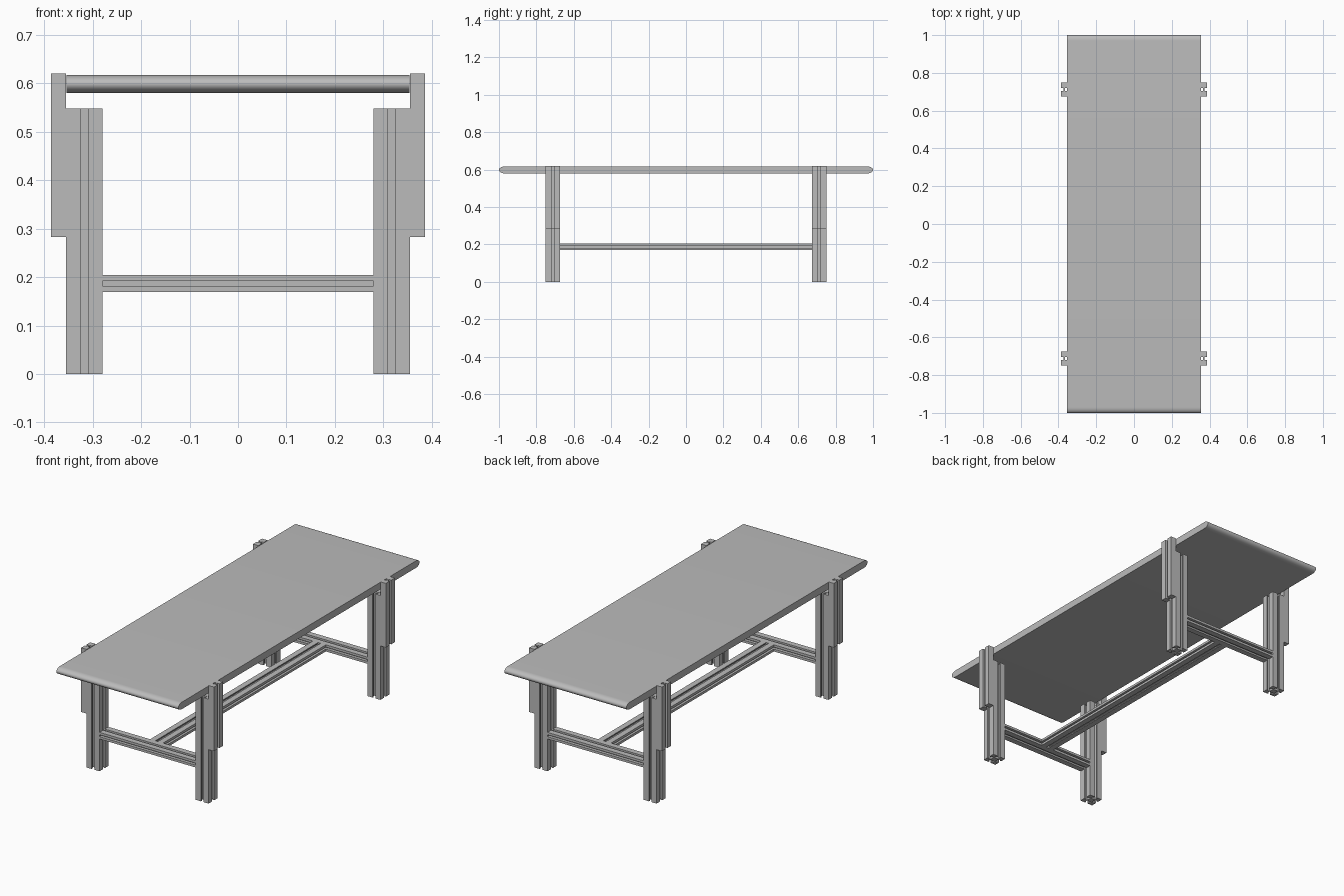
import bpy, bmesh, math
from mathutils import Vector, Matrix

cube = bpy.data.objects.get("Cube")
if cube:
    bpy.data.objects.remove(cube, do_unlink=True)

grey = bpy.data.materials.new("plain grey")
grey.use_nodes = True
grey.diffuse_color = (0.5, 0.5, 0.5, 1)
grey.node_tree.nodes["Principled BSDF"].inputs["Base Color"].default_value = (0.5, 0.5, 0.5, 1)


def extrude(name, outline, length, axes, origin):
    """Extrude a 2D outline along the third axis of the given frame."""
    bm = bmesh.new()
    face = bm.faces.new([bm.verts.new((u, v, 0)) for u, v in outline])
    new = bmesh.ops.extrude_face_region(bm, geom=[face])["geom"]
    bmesh.ops.translate(bm, vec=(0, 0, length), verts=[g for g in new if isinstance(g, bmesh.types.BMVert)])
    frame = Matrix([Vector(a) for a in axes]).transposed().to_4x4()
    bm.transform(Matrix.Translation(origin) @ frame)
    bmesh.ops.recalc_face_normals(bm, faces=bm.faces)
    mesh = bpy.data.meshes.new(name)
    bm.to_mesh(mesh)
    bm.free()
    mesh.materials.append(grey)
    obj = bpy.data.objects.new(name, mesh)
    bpy.context.collection.objects.link(obj)
    return obj


def slotted(w, h, u_slot, v_slot):
    """Rectangle with a T-slot (half opening, half inner width, lip, depth) in its sides."""
    corners = [Vector(c) / 2 for c in ((-w, -h), (w, -h), (w, h), (-w, h))]
    pts = []
    for i, a in enumerate(corners):
        b = corners[(i + 1) % 4]
        t = (b - a).normalized()
        n = Vector((-t.y, t.x))
        mid = (a + b) / 2
        pts.append(a)
        slot = v_slot if i % 2 == 0 else u_slot
        if slot:
            o, inner, lip, depth = slot
            half = [(o, 0), (o, lip), (inner, lip), (inner, depth)]
            pts += [mid - t * s + n * d for s, d in half]
            pts += [mid + t * s + n * d for s, d in reversed(half)]
    return pts


X, Y, Z = (1, 0, 0), (0, 1, 0), (0, 0, 1)
LEG_X, LEG_Y, LEG_W = 0.317, 0.7125, 0.075
POST_W = 0.031

# Section outlines
leg_slot = (0.0075, 0.014, 0.008, 0.022)
leg_outline = slotted(LEG_W, LEG_W, leg_slot, leg_slot)
post_outline = slotted(POST_W, LEG_W, (0.0075, 0.0075, 0.006, 0.012), None)
rail_outline = slotted(LEG_W, 0.035, (0.005, 0.005, 0.008, 0.016), (0.0075, 0.012, 0.005, 0.012))

# Legs and the outer posts that clasp the top
for sx, side in ((1, "left"), (-1, "right")):
    for sy, end in ((-1, "front"), (1, "back")):
        extrude(f"{end}_{side}_leg", leg_outline, 0.548, (X, Y, Z), (sx * LEG_X, sy * LEG_Y, 0))
        extrude(f"{end}_{side}_post", post_outline, 0.337, (X, Y, Z),
                (sx * (LEG_X + LEG_W / 2 + POST_W / 2), sy * LEG_Y, 0.283))

# Cross rails between the legs, and the long rail between them
rail_z = 0.187
half = LEG_X - LEG_W / 2
for sy, end in ((-1, "front"), (1, "back")):
    extrude(f"{end}_cross_rail", rail_outline, 2 * half, (Y, Z, X), (-half, sy * LEG_Y, rail_z))
inner = LEG_Y - LEG_W / 2
extrude("long_rail", rail_outline, 2 * inner, (X, Z, Y), (0, -inner, rail_z))

# Table top with rounded ends
ry, rz, steps = 0.03, 0.0185, 16
outline = []
for s in (1, -1):
    for i in range(steps + 1):
        a = math.pi * (i / steps - 0.5)
        outline.append((s * (1 - ry + ry * math.cos(a)), s * rz * math.sin(a)))
top = extrude("table_top", outline, 0.708, (Y, Z, X), (-0.354, 0, 0.5985))
bpy.context.view_layer.objects.active = top
top.select_set(True)
bpy.ops.object.shade_smooth_by_angle(angle=math.radians(35))
